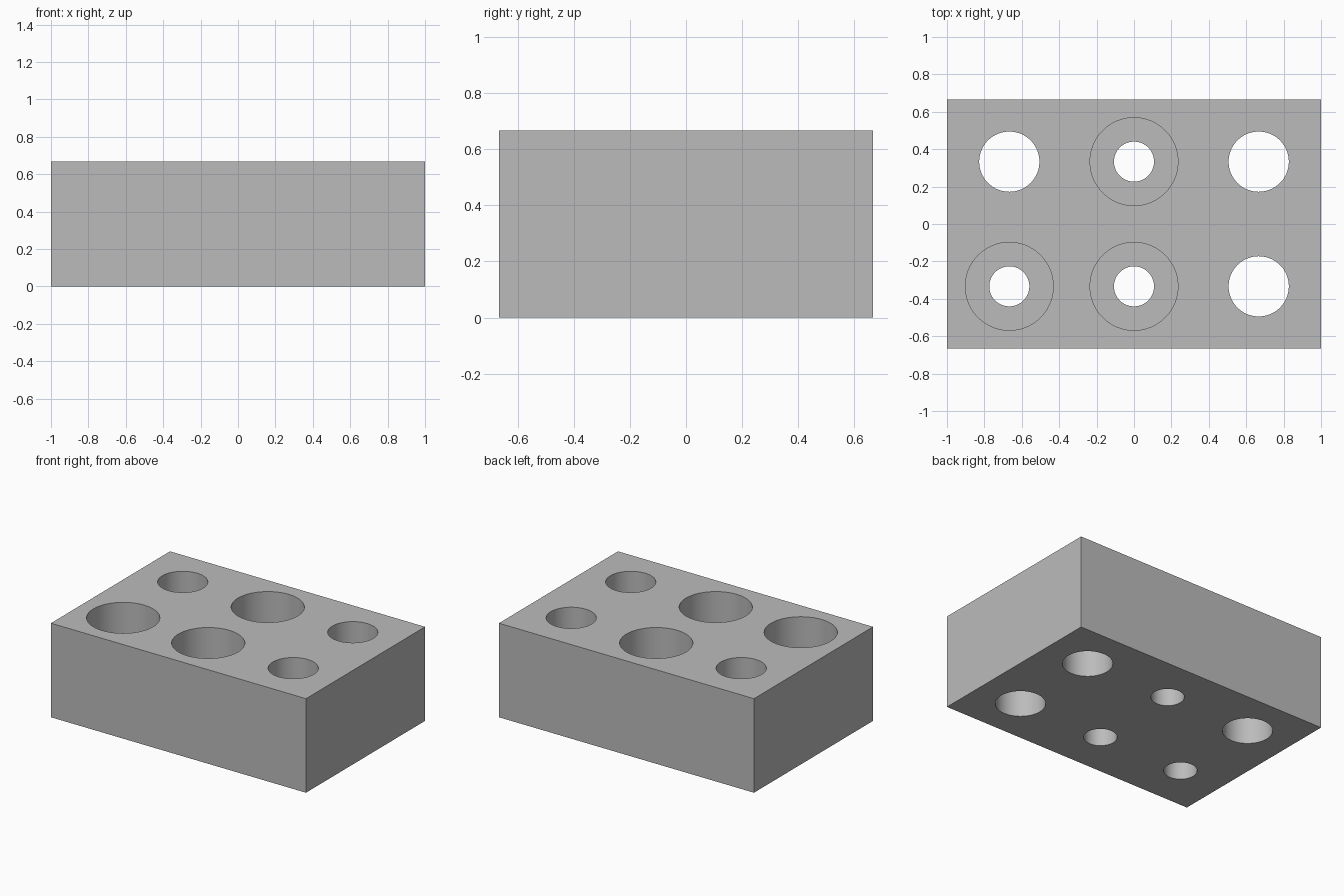
import bpy
import math

if "Cube" in bpy.data.objects:
    bpy.data.objects.remove(bpy.data.objects["Cube"], do_unlink=True)

LENGTH, WIDTH, HEIGHT = 2.0, 4 / 3, 2 / 3
PITCH_X, PITCH_Y = 2 / 3, 1 / 3
PLAIN_R, BORE_R, COUNTERBORE_R = 0.161, 0.107, 0.235
COUNTERBORE_DEPTH = 0.33

# Single grey material
grey = bpy.data.materials.new("plain grey")
grey.use_nodes = True
colour = (0.5, 0.5, 0.5, 1)
grey.diffuse_color = colour
grey.node_tree.nodes["Principled BSDF"].inputs["Base Color"].default_value = colour

# Rectangular block
bpy.ops.mesh.primitive_cube_add(size=1, location=(0, 0, HEIGHT / 2))
block = bpy.context.object
block.name = "drilled_block"
block.scale = (LENGTH, WIDTH, HEIGHT)
bpy.ops.object.transform_apply(location=True, scale=True)
block.data.materials.append(grey)


def drill(x, y, radius, bottom):
    """Cut a round hole from above the block down to the given height."""
    top = HEIGHT + 0.1
    bpy.ops.mesh.primitive_cylinder_add(vertices=96, radius=radius, depth=top - bottom,
                                        location=(x, y, (top + bottom) / 2))
    cutter = bpy.context.object
    cutter.hide_render = True
    cutter.data.materials.append(grey)
    cut = block.modifiers.new("hole", "BOOLEAN")
    cut.operation, cut.solver, cut.object = "DIFFERENCE", "EXACT", cutter
    bpy.context.view_layer.objects.active = block
    bpy.ops.object.modifier_apply(modifier=cut.name)
    bpy.data.objects.remove(cutter, do_unlink=True)


# Plain through holes
for col, row in ((-1, 1), (1, 1), (1, -1)):
    drill(col * PITCH_X, row * PITCH_Y, PLAIN_R, -0.1)

# Counterbored through holes
for col, row in ((-1, -1), (0, -1), (0, 1)):
    drill(col * PITCH_X, row * PITCH_Y, COUNTERBORE_R, HEIGHT - COUNTERBORE_DEPTH)
    drill(col * PITCH_X, row * PITCH_Y, BORE_R, -0.1)

# Smooth bores with crisp rims
bpy.ops.object.select_all(action="DESELECT")
block.select_set(True)
bpy.context.view_layer.objects.active = block
bpy.ops.object.shade_smooth_by_angle(angle=math.radians(30))
